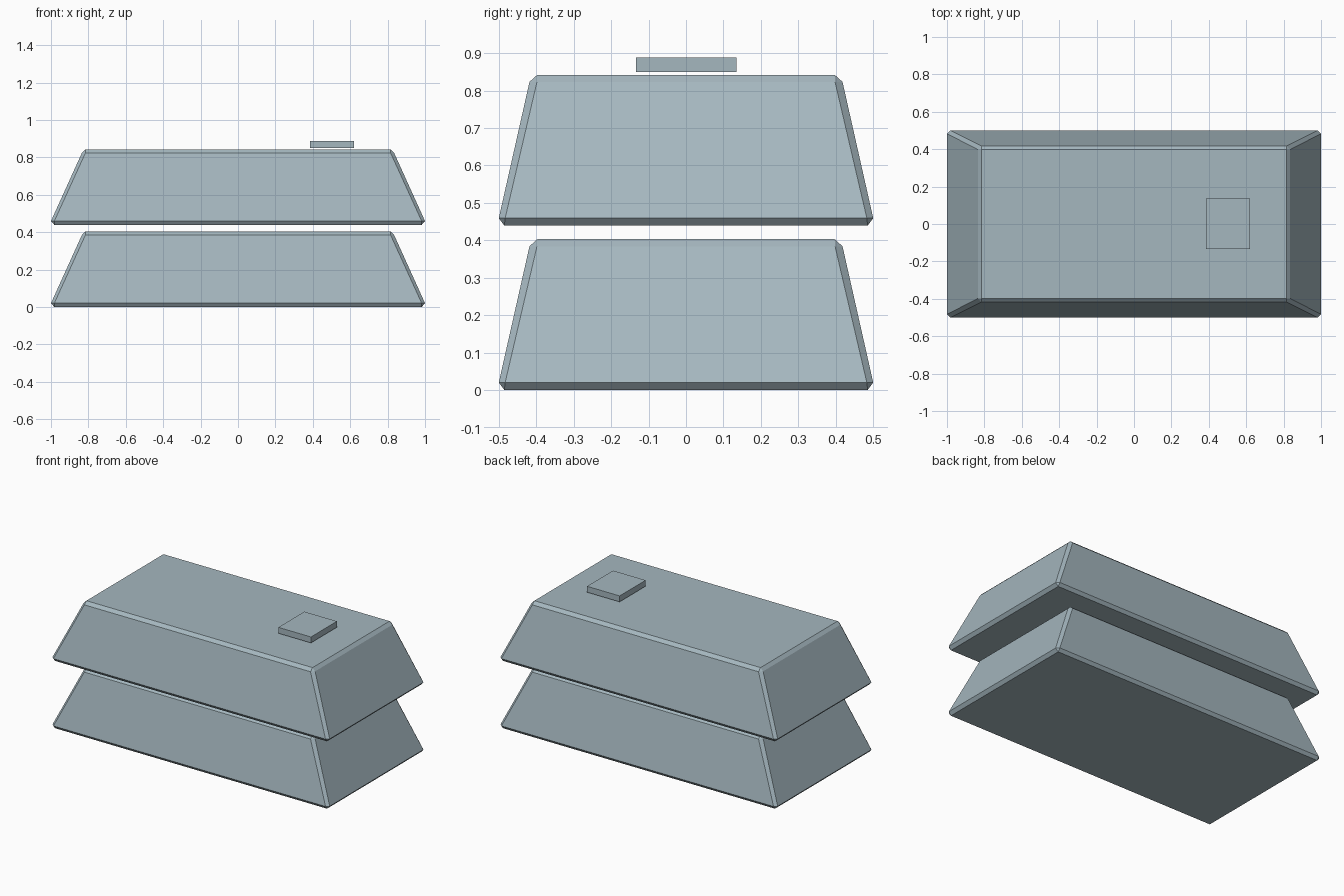
import bpy
import bmesh
from mathutils import Matrix, Vector

cube = bpy.data.objects.get("Cube")
if cube:
    bpy.data.objects.remove(cube, do_unlink=True)

# Single blue-grey metal colour
metal = bpy.data.materials.new("blue_grey_metal")
metal.use_nodes = True
colour = (0.376, 0.474, 0.521, 1)
metal.diffuse_color = colour
metal.node_tree.nodes["Principled BSDF"].inputs["Base Color"].default_value = colour


def add_object(name, bm, location):
    bmesh.ops.recalc_face_normals(bm, faces=bm.faces)
    mesh = bpy.data.meshes.new(name)
    bm.to_mesh(mesh)
    bm.free()
    mesh.materials.append(metal)
    obj = bpy.data.objects.new(name, mesh)
    obj.location = location
    bpy.context.collection.objects.link(obj)
    return obj


# One corner of the chamfered tapered bar, mirrored to all four corners
CORNER = [
    (0.982, 0.485, 0.0),
    (0.982, 0.5, 0.02), (1.0, 0.483, 0.02),
    (0.816, 0.418, 0.384), (0.835, 0.398, 0.384),
    (0.816, 0.397, 0.403),
]


def ingot(name, z):
    bm = bmesh.new()
    for sx in (-1, 1):
        for sy in (-1, 1):
            for x, y, h in CORNER:
                bm.verts.new((sx * x, sy * y, h))
    bmesh.ops.convex_hull(bm, input=bm.verts)
    # Merge hull triangles back into flat panels
    bmesh.ops.dissolve_limit(bm, angle_limit=0.08, verts=bm.verts, edges=bm.edges)
    return add_object(name, bm, (0, 0, z))


ingot("lower_ingot", 0)
ingot("upper_ingot", 0.439)

# Small square plate above the upper bar
bm = bmesh.new()
bmesh.ops.create_cube(bm, size=1, matrix=Matrix.Diagonal(Vector((0.235, 0.268, 0.039, 1))))
add_object("stamp_plate", bm, (0.502, 0.001, 0.869))
